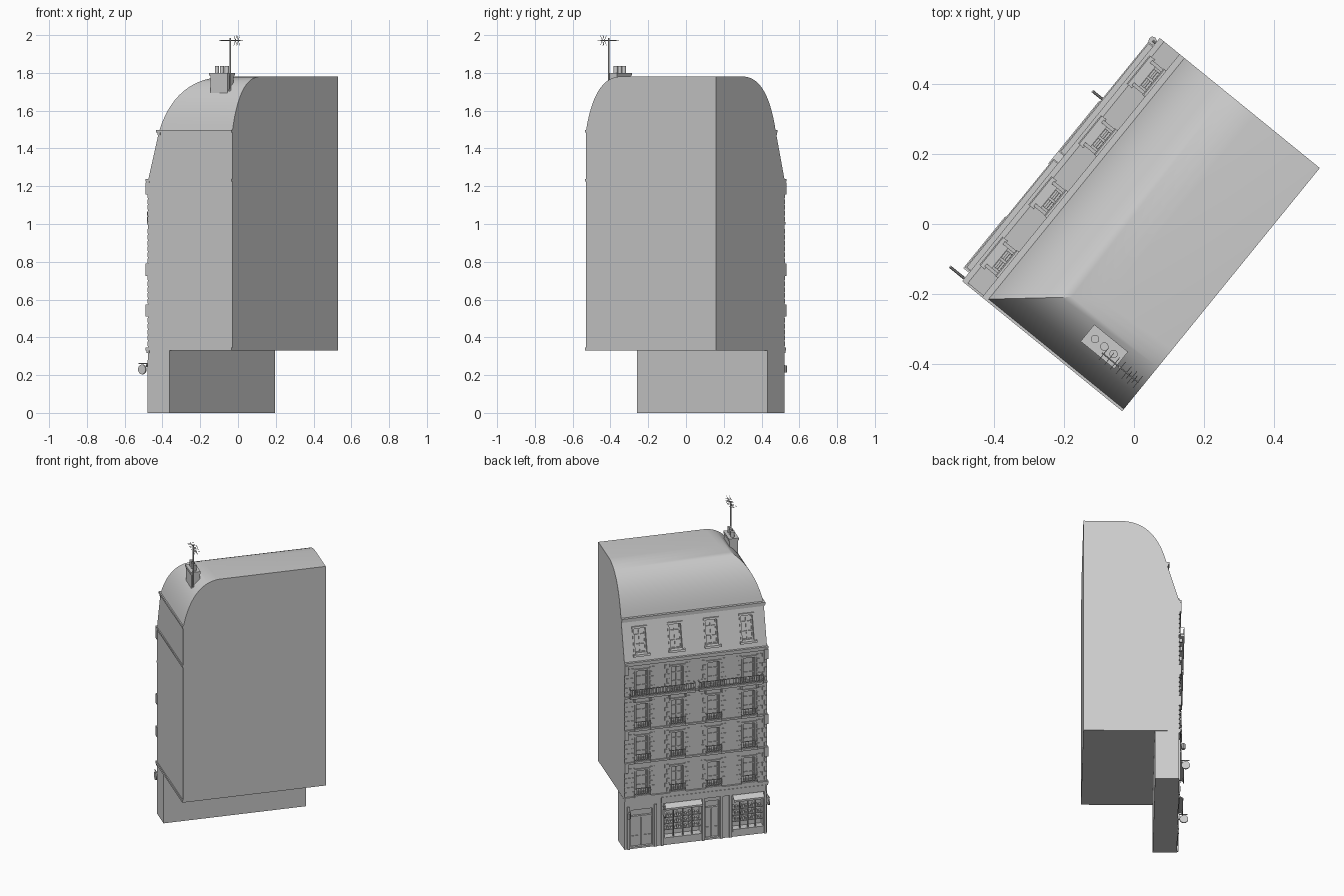
import bpy, bmesh, math
from mathutils import Matrix, Vector

if "Cube" in bpy.data.objects:
    bpy.data.objects.remove(bpy.data.objects["Cube"])

# Local frame: x along the street facade, y from back wall to facade, z up
PLACE = Matrix.Translation((-0.03, -0.53, 0)) @ Matrix.Rotation(math.radians(50.9), 4, 'Z')
LEN, FACE, EAVE, BREAK, TOP = 0.889, 0.575, 1.23, 1.49, 1.78
SLOPE = 0.075 / (BREAK - EAVE)

plaster = bpy.data.materials.new("plain_grey")
plaster.use_nodes = True
plaster.diffuse_color = (0.6, 0.6, 0.6, 1)
plaster.node_tree.nodes["Principled BSDF"].inputs["Base Color"].default_value = (0.6, 0.6, 0.6, 1)


def finish(name, bm, smooth=False):
    bmesh.ops.recalc_face_normals(bm, faces=bm.faces)
    mesh = bpy.data.meshes.new(name)
    bm.to_mesh(mesh)
    bm.free()
    mesh.materials.append(plaster)
    ob = bpy.data.objects.new(name, mesh)
    bpy.context.collection.objects.link(ob)
    ob.matrix_world = PLACE
    if smooth:
        bpy.ops.object.select_all(action='DESELECT')
        ob.select_set(True)
        bpy.context.view_layer.objects.active = ob
        bpy.ops.object.shade_smooth_by_angle(angle=math.radians(35))
    return ob


def add_box(bm, x0, x1, y0, y1, z0, z1, lean=False):
    size = Matrix.Diagonal((x1 - x0, y1 - y0, z1 - z0, 1))
    mid = Matrix.Translation(((x0 + x1) / 2, (y0 + y1) / 2, (z0 + z1) / 2))
    verts = bmesh.ops.create_cube(bm, size=1, matrix=mid @ size)["verts"]
    if lean:
        for v in verts:
            v.co.y -= (v.co.z - EAVE) * SLOPE


def boxes(name, items, lean=False):
    bm = bmesh.new()
    for item in items:
        add_box(bm, *item, lean)
    return finish(name, bm)


def extrude_profile(name, profile, x0, x1):
    bm = bmesh.new()
    face = bm.faces.new([bm.verts.new((x0, y, z)) for y, z in profile])
    new = bmesh.ops.extrude_face_region(bm, geom=[face])["geom"]
    bmesh.ops.translate(bm, vec=(x1 - x0, 0, 0), verts=[v for v in new if isinstance(v, bmesh.types.BMVert)])
    return finish(name, bm)


def add_rod(bm, a, b, radius, sides=8):
    a, b = Vector(a), Vector(b)
    d = b - a
    m = Matrix.Translation((a + b) / 2) @ d.to_track_quat('Z', 'Y').to_matrix().to_4x4()
    bmesh.ops.create_cone(bm, cap_ends=True, segments=sides, radius1=radius, radius2=radius,
                          depth=d.length, matrix=m)


# Main shell with sloped attic storey
body = extrude_profile("main_walls", [(0, 0.33), (FACE, 0.33), (FACE, EAVE), (FACE - 0.075, BREAK), (0, BREAK)], 0, LEN)
ground = boxes("ground_floor", [(0, LEN, 0.43, FACE, 0, 0.329)])

# Curved roof, hipped at one end only
bm = bmesh.new()
rings = []
STEPS = 14
for i in range(STEPS + 1):
    t = i / STEPS
    inset = 0.5 * t * (1 - t) + t * t
    rise = 1.92 * t * (1 - t) + t * t
    x, y, z = 0.222 * inset, 0.5 - 0.26 * inset, BREAK + (TOP - BREAK) * rise
    rings.append([bm.verts.new(c) for c in ((x, 0, z), (LEN, 0, z), (LEN, y, z), (x, y, z))])
for low, high in zip(rings, rings[1:]):
    for k in range(4):
        n = (k + 1) % 4
        bm.faces.new((low[k], low[n], high[n], high[k]))
bm.faces.new(rings[-1])
finish("curved_roof", bm, smooth=True)

# Cornices, returning along the hipped end
bands = []
for z, out, h in ((0.33, 0.012, 0.016), (EAVE - 0.006, 0.014, 0.013), (BREAK - 0.006, 0.016, 0.014)):
    y = FACE if z < BREAK - 0.1 else FACE - 0.075
    bands += [(-0.006, LEN, y - 0.01, y + out, z, z + h), (-0.006, 0.01, 0, y + out, z, z + h),
              (-0.003, LEN, y - 0.01, y + out * 0.6, z - 0.012, z)]
boxes("cornices", bands)

# Window openings
columns = [0.113, 0.335, 0.56, 0.78]
floors = [0.35, 0.575, 0.79, 1.01]
HALF, TALL = 0.036, 0.165
wall_holes = boxes("window_cutter", [(c - HALF, c + HALF, FACE - 0.02, FACE + 0.05, z + 0.012, z + TALL)
                                     for z in floors for c in columns])
attic_holes = boxes("attic_cutter", [(c - HALF, c + HALF, FACE - 0.02, FACE + 0.05, EAVE + 0.05, EAVE + 0.2)
                                     for c in columns], lean=True)
shops = [(0.025, 0.215), (0.41, 0.64)]
doors = [(0.30, 0.385), (0.715, 0.85)]
shop_holes = boxes("shop_cutter", [(a, b, FACE - 0.045, FACE + 0.05, 0.05, 0.25) for a, b in shops]
                   + [(a, b, FACE - 0.025, FACE + 0.05, 0.012, 0.255) for a, b in doors])
for target, cutter in ((body, wall_holes), (body, attic_holes), (ground, shop_holes)):
    mod = target.modifiers.new("openings", 'BOOLEAN')
    mod.operation, mod.solver, mod.object = 'DIFFERENCE', 'EXACT', cutter
    cutter.hide_render = True
    cutter.hide_viewport = True


def window(c, z0, z1):
    g = FACE - 0.014
    parts = [(c - 0.004, c + 0.004, FACE - 0.021, g, z0, z1)]
    for s in (-1, 1):
        a, b = sorted((c + s * HALF, c + s * (HALF - 0.007)))
        parts.append((a, b, FACE - 0.021, g, z0, z1))
        a, b = sorted((c + s * HALF, c + s * (HALF + 0.01)))
        parts.append((a, b, FACE - 0.01, FACE + 0.005, z0, z1 + 0.01))
    for f in (0.0, 0.3, 0.68, 0.96):
        z = z0 + f * (z1 - z0)
        parts.append((c - HALF, c + HALF, FACE - 0.021, g, z, z + 0.006))
    parts.append((c - HALF - 0.012, c + HALF + 0.012, FACE - 0.01, FACE + 0.008, z1, z1 + 0.012))
    return parts


frames, attic = [], []
for c in columns:
    for z in floors:
        frames += window(c, z + 0.012, z + TALL)
    attic += window(c, EAVE + 0.05, EAVE + 0.2)
    attic.append((c - 0.052, c + 0.052, FACE - 0.01, FACE + 0.016, EAVE + 0.038, EAVE + 0.05))
boxes("window_frames", frames)
boxes("attic_window_frames", attic, lean=True)

# Storey bands and alternating quoins
boxes("storey_bands", [(0, LEN, FACE - 0.01, FACE + 0.008, z - 0.012, z) for z in floors[1:]])
quoins = []
for z in floors:
    for k in range(6):
        q = z + 0.004 + k * 0.031
        w = 0.03 if k % 2 else 0.018
        edges = [(0, w), (LEN - w, LEN)]
        for c in columns:
            edges += [(c - 0.048 - w, c - 0.048), (c + 0.048, c + 0.048 + w)]
        quoins += [(max(a, 0), min(b, LEN), FACE - 0.005, FACE + 0.004, q, q + 0.024) for a, b in edges]
boxes("quoins", quoins)
boxes("corner_blocks", [(a, b, FACE - 0.015, FACE + 0.014, z - 0.065, z)
                        for z in floors[1:3] + [EAVE - 0.01] for a, b in ((-0.004, 0.02), (LEN - 0.02, LEN))])

# Balconies with barred railings
slabs, rails = [], []


def balcony(x0, x1, z, out):
    y = FACE + out
    slabs.append((x0, x1, FACE - 0.01, y, z - 0.008, z + 0.006))
    for h in (0.012, 0.05):
        rails.append((x0, x1, y - 0.004, y, z + h, z + h + 0.004))
        for e in (x0, x1 - 0.004):
            rails.append((e, e + 0.004, FACE, y, z + h, z + h + 0.004))
    n = max(2, round((x1 - x0) / 0.011))
    for i in range(n + 1):
        x = x0 + (x1 - x0 - 0.002) * i / n
        rails.append((x, x + 0.002, y - 0.003, y - 0.001, z, z + 0.052))


for z in floors[:3]:
    for c in columns:
        balcony(c - 0.05, c + 0.05, z, 0.018)
balcony(0.03, 0.43, floors[3], 0.032)
balcony(0.455, 0.86, floors[3], 0.032)
for x in columns:
    for s in (-0.055, 0.045):
        slabs.append((x + s, x + s + 0.01, FACE, FACE + 0.022, floors[3] - 0.035, floors[3] - 0.008))
boxes("balcony_slabs", slabs)
boxes("balcony_railings", rails)

# Shop fronts: fascia, pilasters, shelves, doors
front = [(0.01, 0.4, FACE - 0.01, FACE + 0.01, 0.28, 0.322), (0.4, 0.66, FACE - 0.01, FACE + 0.01, 0.28, 0.322)]
for x in (0.005, 0.222, 0.278, 0.392, 0.648, 0.69, 0.858):
    front.append((x, x + 0.014, FACE - 0.01, FACE + 0.008, 0, 0.28))
for a, b in shops:
    front.append((a, b, FACE - 0.01, FACE + 0.006, 0.035, 0.05))
    for k in range(1, 4):
        x = a + (b - a) * k / 4
        front.append((x - 0.003, x + 0.003, FACE - 0.01, FACE, 0.05, 0.25))
    for z in (0.09, 0.13, 0.17):
        front.append((a, b, FACE - 0.046, FACE - 0.015, z, z + 0.005))
        for k in range(9):
            x = a + 0.008 + (b - a - 0.026) * k / 8
            front.append((x, x + 0.012, FACE - 0.04, FACE - 0.02, z, z + 0.015 + 0.005 * (k % 3)))
for a, b in doors:
    m = (a + b) / 2
    for p, q in ((a, m - 0.002), (m + 0.002, b)):
        front.append((p, q, FACE - 0.026, FACE - 0.016, 0.012, 0.2))
        front.append((p + 0.008, q - 0.008, FACE - 0.02, FACE - 0.012, 0.03, 0.08))
    front.append((a, b, FACE - 0.026, FACE - 0.01, 0.2, 0.21))
boxes("shop_fronts", front)
for i, (a, b) in enumerate(shops):
    extrude_profile("awning_%d" % (i + 1), [(FACE - 0.005, 0.28), (FACE + 0.035, 0.255), (FACE + 0.035, 0.243),
                                            (FACE + 0.031, 0.243), (FACE + 0.031, 0.252), (FACE - 0.005, 0.274)], a, b)

# Round projecting signs and a wall lamp
bm = bmesh.new()
for x in (0.004, 0.65):
    add_rod(bm, (x - 0.004, FACE + 0.042, 0.23), (x + 0.004, FACE + 0.042, 0.23), 0.026, 20)
    add_rod(bm, (x, FACE - 0.01, 0.262), (x, FACE + 0.065, 0.262), 0.003)
add_rod(bm, (0.87, FACE, 0.25), (0.87, FACE + 0.025, 0.25), 0.003)
add_rod(bm, (0.87, FACE + 0.025, 0.215), (0.87, FACE + 0.025, 0.25), 0.012)
finish("signs_and_lamp", bm, smooth=True)

# Chimney with three pots
boxes("chimney", [(0.078, 0.132, 0.098, 0.214, 1.6, 1.79), (0.074, 0.136, 0.094, 0.218, 1.785, 1.8)])
bm = bmesh.new()
for y in (0.122, 0.156, 0.19):
    add_rod(bm, (0.105, y, 1.8), (0.105, y, 1.836), 0.012, 14)
finish("chimney_pots", bm, smooth=True)

# Aerial
bm = bmesh.new()
add_rod(bm, (0.087, 0.085, 1.62), (0.087, 0.085, 1.985), 0.0035)
add_rod(bm, (0.087, 0.015, 1.972), (0.087, 0.15, 1.972), 0.002)
for i in range(7):
    y = 0.018 + i * 0.021
    add_rod(bm, (0.065, y, 1.972), (0.109, y, 1.972), 0.0012, 6)
for y in (0.03, 0.05):
    for s in (-1, 1):
        add_rod(bm, (0.075, y, 1.972 - 0.026 * s), (0.099, y, 1.972 + 0.026 * s), 0.0012, 6)
finish("aerial", bm)
